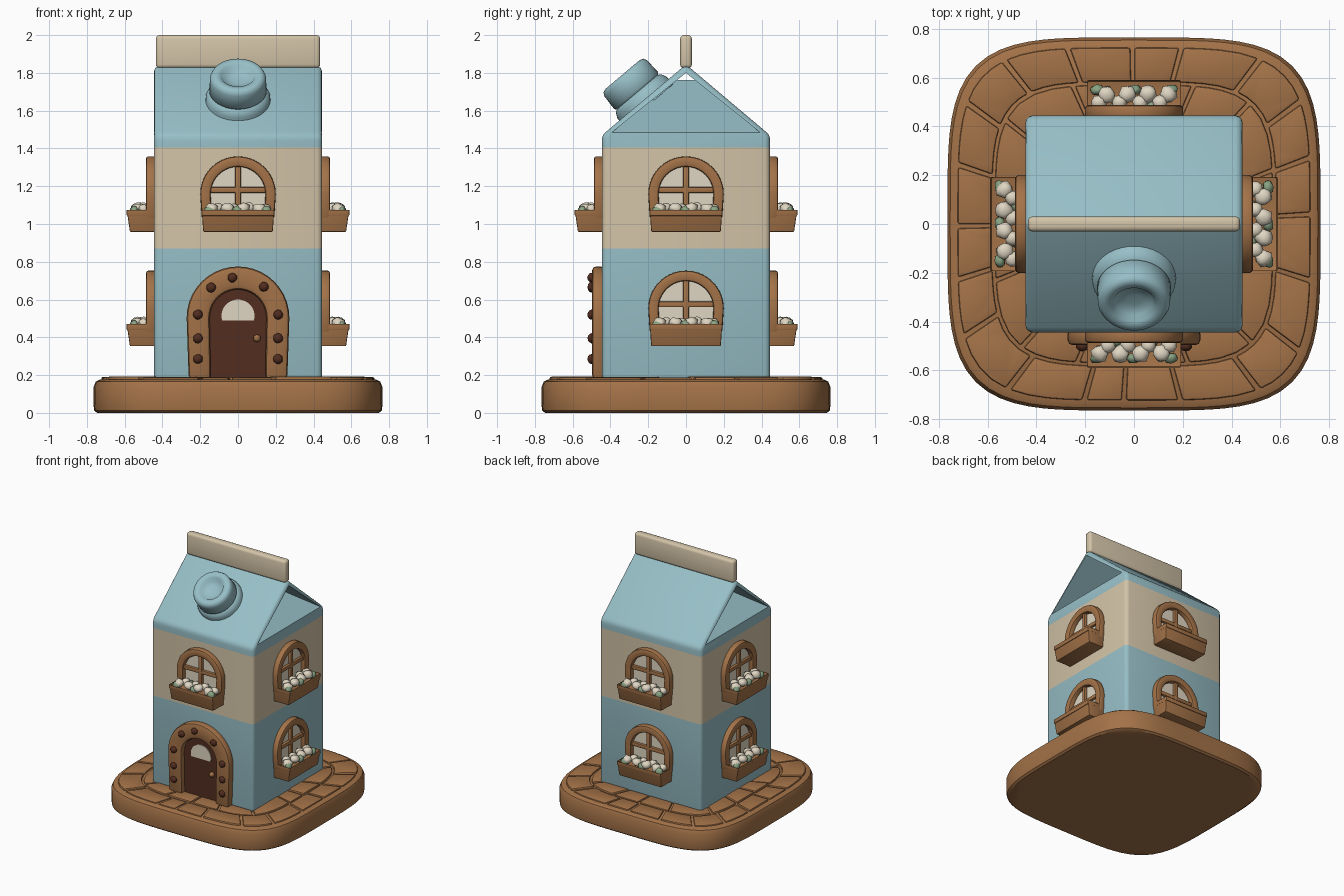
import bpy, bmesh, math, random
from mathutils import Vector, Matrix

if "Cube" in bpy.data.objects:
    bpy.data.objects.remove(bpy.data.objects["Cube"])

random.seed(4)

def mat(name, r, g, b):
    m = bpy.data.materials.new(name)
    m.diffuse_color = (r, g, b, 1)
    m.use_nodes = True
    m.node_tree.nodes["Principled BSDF"].inputs["Base Color"].default_value = m.diffuse_color
    return m

BLUE = mat("pale_blue", 0.31, 0.52, 0.57)
CREAM = mat("cream", 0.65, 0.55, 0.39)
BROWN = mat("warm_brown", 0.37, 0.17, 0.065)
DARK = mat("dark_brown", 0.085, 0.026, 0.014)
IVORY = mat("ivory", 0.74, 0.67, 0.54)
GREEN = mat("leaf_green", 0.25, 0.37, 0.23)

def finish(name, bm, mats, bevel=0, seg=2, angle=35):
    """Bevel the sharp edges, smooth shade, and make an object."""
    bmesh.ops.recalc_face_normals(bm, faces=bm.faces)
    if bevel:
        edges = [e for e in bm.edges if e.calc_face_angle(0) > 0.6]
        bmesh.ops.bevel(bm, geom=edges, offset=bevel, segments=seg, profile=0.5,
                        affect='EDGES', clamp_overlap=True)
    me = bpy.data.meshes.new(name)
    bm.to_mesh(me)
    bm.free()
    for m in mats:
        me.materials.append(m)
    me.shade_smooth()
    me.set_sharp_from_angle(angle=math.radians(angle))
    ob = bpy.data.objects.new(name, me)
    bpy.context.collection.objects.link(ob)
    return ob

def prism(bm, pts, offset):
    """Extrude a polygon of 3D points by an offset."""
    a = [bm.verts.new(p) for p in pts]
    b = [bm.verts.new(Vector(p) + Vector(offset)) for p in pts]
    bm.faces.new(a)
    bm.faces.new(b[::-1])
    for i in range(len(a)):
        j = (i + 1) % len(a)
        bm.faces.new((a[i], a[j], b[j], b[i]))

def loft(rings):
    """Skin closed rings of points and cap both ends."""
    bm = bmesh.new()
    vs = [[bm.verts.new(p) for p in r] for r in rings]
    n = len(vs[0])
    for a, b in zip(vs, vs[1:]):
        for i in range(n):
            bm.faces.new((a[i], a[(i + 1) % n], b[(i + 1) % n], b[i]))
    bm.faces.new(vs[0])
    bm.faces.new(vs[-1])
    return bm

def arch(r, zc, zb, n=20):
    """Arch outline in (x, z): two legs and a half circle."""
    arc = [(r * math.cos(math.pi * i / n), zc + r * math.sin(math.pi * i / n)) for i in range(n + 1)]
    return [(r * 0.96, zb)] + arc + [(-r * 0.96, zb)]

def arch_frame(name, ri, ro, zc, zb, d0, d1, bevel):
    bm = bmesh.new()
    inner, outer = arch(ri, zc, zb), arch(ro, zc, zb)
    rows = [[bm.verts.new(p) for p in ((i[0], -d0, i[1]), (i[0], -d1, i[1]),
             (o[0], -d1, o[1]), (o[0], -d0, o[1]))] for i, o in zip(inner, outer)]
    for a, b in zip(rows, rows[1:]):
        for k in range(4):
            bm.faces.new((a[k], a[(k + 1) % 4], b[(k + 1) % 4], b[k]))
    bm.faces.new(rows[0])
    bm.faces.new(rows[-1])
    return finish(name, bm, [BROWN], bevel)

def arch_plate(name, r, zc, zb, d0, d1, m):
    bm = bmesh.new()
    prism(bm, [(x, -d0, z) for x, z in arch(r, zc, zb)], (0, d0 - d1, 0))
    return finish(name, bm, [m])

def box(bm, x0, x1, y0, y1, z0, z1):
    prism(bm, [(x0, y0, z0), (x1, y0, z0), (x1, y1, z0), (x0, y1, z0)], (0, 0, z1 - z0))

def blob(bm, loc, scale, idx=0, sub=2, jitter=0.0):
    M = Matrix.Translation(loc) @ Matrix.Diagonal((*scale, 1))
    vs = bmesh.ops.create_icosphere(bm, subdivisions=sub, radius=1, matrix=M)['verts']
    for v in vs:
        v.co += (v.co - Vector(loc)) * random.uniform(-jitter, jitter)
    for f in {f for v in vs for f in v.link_faces}:
        f.material_index = idx

# Rounded square slab
def edge(t, s):
    c, k = math.cos(t), math.sin(t)
    r = 0.765 * s / (abs(c) ** 4.2 + abs(k) ** 4.2) ** (1 / 4.2)
    return r * c, r * k

slab = [(0.975, 0), (0.995, 0.012), (1, 0.04), (1, 0.135), (0.985, 0.165), (0.95, 0.178)]
finish("base_slab", loft([[(*edge(math.tau * i / 96, s), z) for i in range(96)] for s, z in slab]), [BROWN])

# Paving stones around the house
bm = bmesh.new()
for s0, s1, count, shift in ((0.54, 0.745, 16, 0.1), (0.76, 0.945, 20, 0.0)):
    cuts = [math.tau * (i + shift + random.uniform(-0.2, 0.2)) / count for i in range(count)]
    cuts.append(cuts[0] + math.tau)
    for a, b in zip(cuts, cuts[1:]):
        a, b = a + 0.012, b - 0.012
        ts = [a + (b - a) * k / 4 for k in range(5)]
        pts = [edge(t, s1) for t in ts] + [edge(t, s0) for t in ts[::-1]]
        prism(bm, [(x, y, 0.165) for x, y in pts], (0, 0, random.uniform(0.021, 0.028)))
finish("paving_stones", bm, [BROWN], 0.009)

# Carton body with a pitched roof
bm = bmesh.new()
W = 0.445
prism(bm, [(-W, -W, 0.17), (-W, W, 0.17), (-W, W, 1.47), (-W, 0, 1.845), (-W, -W, 1.47)], (2 * W, 0, 0))
body = finish("carton_body", bm, [BLUE, CREAM], 0.028, 3)

# Fold both gable ends inward under the roof
for s in (-1, 1):
    bm = bmesh.new()
    A, B, C, D = [bm.verts.new(p) for p in ((s * 0.46, -0.405, 1.475), (s * 0.46, 0.405, 1.475),
                                            (s * 0.46, 0, 1.80), (-s * 0.06, 0, 1.80))]
    for f in ((A, B, C), (A, B, D), (B, C, D), (A, C, D)):
        bm.faces.new(f)
    cutter = finish("gable_cutter", bm, [])
    cutter.hide_render = True
    mod = body.modifiers.new("fold", 'BOOLEAN')
    mod.operation, mod.solver, mod.object = 'DIFFERENCE', 'EXACT', cutter
    bpy.context.view_layer.objects.active = body
    bpy.ops.object.modifier_apply(modifier=mod.name)
    bpy.data.objects.remove(cutter)

# Cream band across the upper storey
bm = bmesh.new()
bm.from_mesh(body.data)
for z in (0.87, 1.405):
    bmesh.ops.bisect_plane(bm, geom=bm.verts[:] + bm.edges[:] + bm.faces[:],
                           plane_co=(0, 0, z), plane_no=(0, 0, 1))
for f in bm.faces:
    f.material_index = int(0.87 < f.calc_center_median().z < 1.405)
bm.to_mesh(body.data)
bm.free()
body.data.set_sharp_from_angle(angle=math.radians(35))

# Sealed fin along the ridge
bm = bmesh.new()
box(bm, -0.435, 0.435, -0.031, 0.031, 1.825, 2.0)
finish("ridge_fin", bm, [CREAM], 0.02, 3)

# Screw cap chimney on the front slope
prof = [(0.175, -0.04), (0.17, 0.015), (0.157, 0.04), (0.142, 0.05), (0.152, 0.06), (0.148, 0.145),
        (0.138, 0.165), (0.118, 0.172), (0.09, 0.165), (0.075, 0.14), (0.03, 0.132)]
cap = finish("spout_cap", loft([[(r * math.cos(math.tau * i / 40), r * math.sin(math.tau * i / 40), h)
                                 for i in range(40)] for r, h in prof]), [BLUE], angle=50)
cap.location = (0, -0.225, 1.66)
cap.rotation_euler = (math.atan2(0.375, 0.445), 0, 0)

# One upper window, built on the front wall
parts = [arch_frame("window_frame", 0.145, 0.2, 1.158, 1.03, 0.43, 0.487, 0.012),
         arch_plate("window_glass", 0.15, 1.158, 1.03, 0.444, 0.452, IVORY)]
bm = bmesh.new()
box(bm, -0.015, 0.015, -0.474, -0.44, 1.03, 1.31)
box(bm, -0.15, 0.15, -0.472, -0.44, 1.165, 1.195)
parts.append(finish("window_bars", bm, [BROWN], 0.006))

# Flower box with a sunken top
bm = bmesh.new()
box(bm, -0.192, 0.192, -0.59, -0.43, 0.958, 1.078)
for v in bm.verts:
    if v.co.z < 1:
        v.co.x *= 0.96
        if v.co.y < -0.5:
            v.co.y += 0.018
bm.faces.ensure_lookup_table()
top = max(bm.faces, key=lambda f: f.calc_center_median().z)
bmesh.ops.inset_region(bm, faces=[top], thickness=0.02)
for v in top.verts:
    v.co.z -= 0.035
parts.append(finish("flower_box", bm, [BROWN], 0.006))

# Flowers and leaves
bm = bmesh.new()
for i in range(4):
    x = -0.126 + 0.084 * i
    for dx, dy, r in ((-0.014, -0.532, 0.036), (0.018, -0.498, 0.031)):
        blob(bm, (x + dx, dy, 1.078 + random.uniform(0, 0.012)), (r, r, r * 0.85), 0, 2, 0.12)
for i in range(5):
    x = -0.15 + 0.075 * i
    blob(bm, (x, -0.55 + 0.07 * (i % 2), 1.066), (0.03, 0.022, 0.03), 1, 2, 0.12)
parts.append(finish("flowers", bm, [IVORY, GREEN], angle=60))

# Repeat the window on every wall; the door takes the lower front place
for side in range(4):
    for drop in (0, -0.605):
        if side == 0:
            continue
        for p in parts:
            c = p.copy()
            bpy.context.collection.objects.link(c)
            c.rotation_euler.z = side * math.pi / 2
            c.location.z = drop

# Front door
arch_frame("door_frame", 0.15, 0.272, 0.503, 0.18, 0.43, 0.497, 0.02)
arch_plate("door_panel", 0.158, 0.503, 0.18, 0.43, 0.458, DARK)
arch_plate("door_window", 0.088, 0.512, 0.49, 0.456, 0.464, IVORY)
bm = bmesh.new()
blob(bm, (0.1, -0.47, 0.395), (0.02, 0.02, 0.02))
finish("door_knob", bm, [BROWN])

# Studs around the door frame
bm = bmesh.new()
spots = [(s * 0.212, z) for s in (-1, 1) for z in (0.285, 0.395)]
spots += [(0.213 * math.cos(math.radians(a)), 0.505 + 0.213 * math.sin(math.radians(a)))
          for a in (4, 50, 98, 132, 176)]
for x, z in spots:
    blob(bm, (x, -0.5, z), (0.026, 0.022, 0.026), 0, 2, 0.06)
finish("door_studs", bm, [DARK], angle=60)
